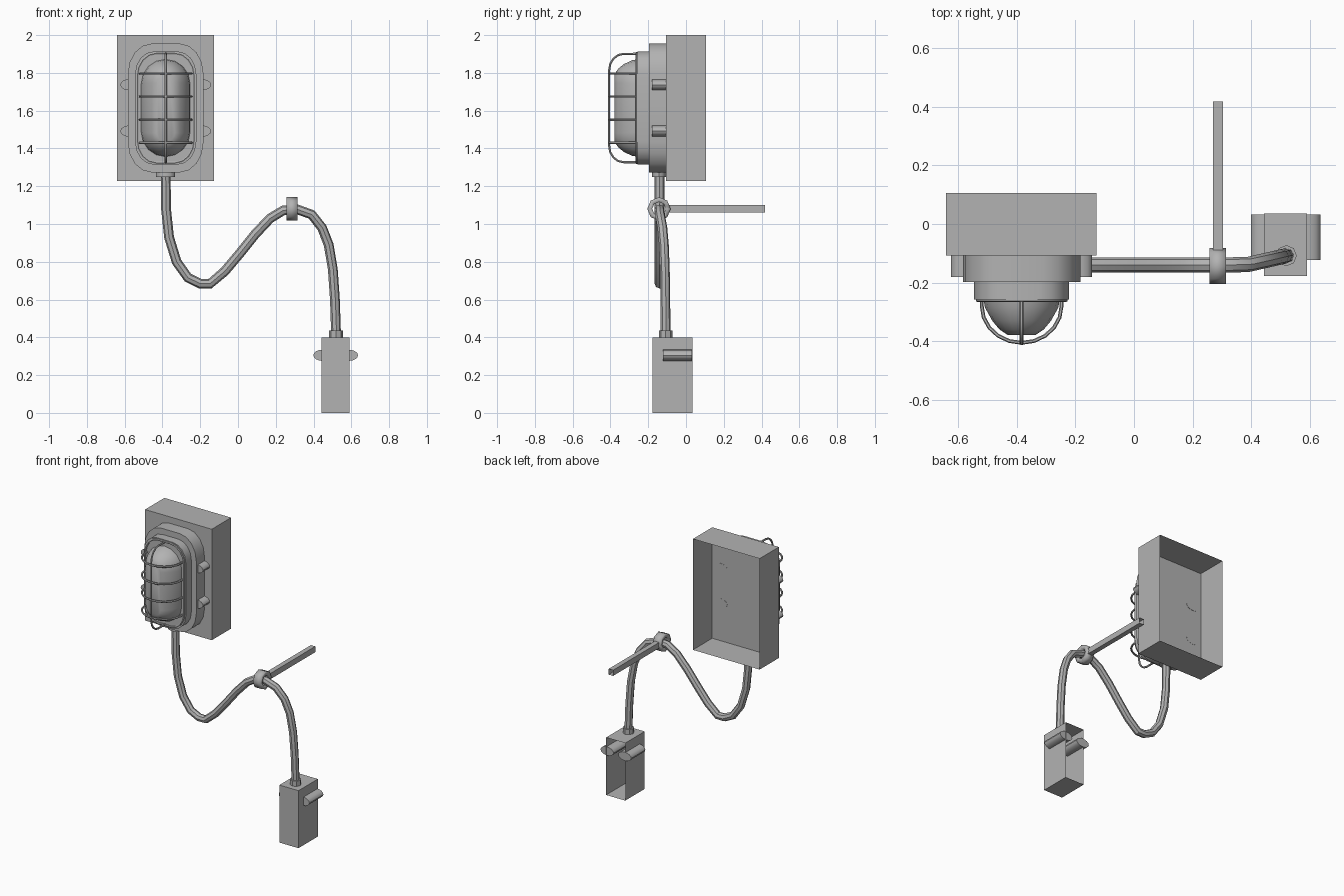
import bpy, bmesh
from math import sin, cos, pi, radians
from mathutils import Vector, Matrix

cube = bpy.data.objects.get("Cube")
if cube:
    bpy.data.objects.remove(cube, do_unlink=True)

grey = bpy.data.materials.new("plain_grey")
grey.use_nodes = True
COLOUR = (0.45, 0.45, 0.45, 1)
grey.diffuse_color = COLOUR
grey.node_tree.nodes["Principled BSDF"].inputs["Base Color"].default_value = COLOUR

LAMP_X, LAMP_Z = -0.383, 1.614   # lamp centre
WALL_Y = -0.107                  # front of the housing


def finish(name, mesh, smooth=True):
    mesh.materials.clear()
    mesh.materials.append(grey)
    obj = bpy.data.objects.new(name, mesh)
    bpy.context.collection.objects.link(obj)
    if smooth:
        bpy.ops.object.select_all(action='DESELECT')
        obj.select_set(True)
        bpy.context.view_layer.objects.active = obj
        bpy.ops.object.shade_smooth_by_angle(angle=radians(35))
    return obj


def from_bmesh(name, bm, smooth=True):
    mesh = bpy.data.meshes.new(name)
    bm.to_mesh(mesh)
    bm.free()
    return finish(name, mesh, smooth)


def open_box(name, low, high):
    """Thin-walled box with no back face."""
    low, high = Vector(low), Vector(high)
    bm = bmesh.new()
    bmesh.ops.create_cube(bm, size=1)
    bmesh.ops.scale(bm, vec=high - low, verts=bm.verts)
    bmesh.ops.translate(bm, vec=(low + high) / 2, verts=bm.verts)
    bm.normal_update()
    back = [f for f in bm.faces if f.normal.y > 0.9]
    bmesh.ops.delete(bm, geom=back, context='FACES')
    return from_bmesh(name, bm, False)


def outline(hx, hz, rx, rz, steps=4):
    """Rounded rectangle around the lamp centre, as x, z pairs."""
    points = []
    for corner, (sx, sz) in enumerate([(1, 1), (-1, 1), (-1, -1), (1, -1)]):
        for i in range(steps + 1):
            a = (corner + i / steps) * pi / 2
            points.append((LAMP_X + sx * (hx - rx) + rx * cos(a),
                           LAMP_Z + sz * (hz - rz) + rz * sin(a)))
    return points


def loft(name, sections):
    """Rounded sections (y, hx, hz, rx, rz) from back to front, front capped."""
    bm = bmesh.new()
    rings = [[bm.verts.new((x, s[0], z)) for x, z in outline(*s[1:])] for s in sections]
    for a, b in zip(rings, rings[1:]):
        for i in range(len(a)):
            j = (i + 1) % len(a)
            bm.faces.new((a[i], a[j], b[j], b[i]))
    bm.faces.new(rings[-1])
    bmesh.ops.remove_doubles(bm, verts=bm.verts, dist=0.0001)
    bmesh.ops.recalc_face_normals(bm, faces=bm.faces)
    return from_bmesh(name, bm)


def cylinder(name, centre, radii, length, axis, sides, caps=True):
    bm = bmesh.new()
    turn = {'X': Matrix.Rotation(pi / 2, 4, 'Y'), 'Y': Matrix.Rotation(pi / 2, 4, 'X'),
            'Z': Matrix.Identity(4)}[axis]
    size = Matrix.Diagonal((radii[0], radii[1], 1, 1))
    bmesh.ops.create_cone(bm, cap_ends=caps, segments=sides, radius1=1, radius2=1, depth=length,
                          matrix=Matrix.Translation(centre) @ turn @ size)
    return from_bmesh(name, bm)


def tube(name, points, radius, closed=False, resolution=1):
    curve = bpy.data.curves.new(name, 'CURVE')
    curve.dimensions = '3D'
    curve.bevel_depth = radius
    curve.bevel_resolution = resolution
    spline = curve.splines.new('POLY')
    spline.points.add(len(points) - 1)
    for p, co in zip(spline.points, points):
        p.co = (*co, 1)
    spline.use_cyclic_u = closed
    temp = bpy.data.objects.new("temporary_curve", curve)
    bpy.context.collection.objects.link(temp)
    graph = bpy.context.evaluated_depsgraph_get()
    mesh = bpy.data.meshes.new_from_object(temp.evaluated_get(graph))
    bpy.data.objects.remove(temp, do_unlink=True)
    return finish(name, mesh)


# Lamp housing and stepped mounting plates
open_box("lamp_housing", (-0.64, WALL_Y, 1.228), (-0.127, 0.105, 2.0))
loft("mounting_flange", [(WALL_Y, 0.2, 0.341, 0.125, 0.16), (-0.197, 0.2, 0.341, 0.125, 0.16)])
loft("lamp_base", [(-0.197, 0.162, 0.3, 0.1, 0.12), (-0.257, 0.162, 0.3, 0.1, 0.12)])

# Glass dome
loft("glass_dome", [(-0.255, 0.13, 0.258, 0.13, 0.13), (-0.285, 0.125, 0.253, 0.125, 0.125),
                    (-0.33, 0.1, 0.232, 0.1, 0.1), (-0.36, 0.075, 0.207, 0.075, 0.075),
                    (-0.378, 0.048, 0.18, 0.048, 0.048)])

# Wire guard: rim, cross hoops and one long hoop
WIRE = 0.0065
rim = list(dict.fromkeys((round(x, 4), -0.26, round(z, 4)) for x, z in outline(0.15, 0.29, 0.1, 0.12)))
tube("guard_rim", rim, WIRE, closed=True)
for n, z in enumerate((1.43, 1.552, 1.675, 1.796)):
    arc = [(LAMP_X + 0.136 * cos(pi * i / 10), -0.28 - 0.125 * sin(pi * i / 10), z)
           for i in range(11)]
    ends = [(LAMP_X + s * 0.136, -0.255, z) for s in (1, -1)]
    tube(f"guard_cross_hoop_{n + 1}", [ends[0]] + arc + [ends[1]], WIRE)
half = [(0.287, -0.255)] + [(0.2 + 0.087 * cos(a), -0.33 - 0.077 * sin(a))
                            for a in (pi / 8 * i for i in range(5))]
long_hoop = [(LAMP_X, y, LAMP_Z + h) for h, y in half]
long_hoop += [(LAMP_X, y, LAMP_Z - h) for h, y in reversed(half)]
tube("guard_long_hoop", long_hoop, WIRE)

# Fixing lugs on both sides of the flange and of the junction box
for side, s in (("left", 1), ("right", -1)):
    for level, z in (("upper", 1.737), ("lower", 1.492)):
        cylinder(f"flange_lug_{side}_{level}", (LAMP_X + s * 0.19, -0.143, z),
                 (0.05, 0.03), 0.074, 'Y', 16)
    cylinder(f"junction_lug_{side}", (0.517 + s * 0.068, -0.045, 0.305),
             (0.05, 0.03), 0.155, 'Y', 16)

# Junction box
open_box("junction_box", (0.443, -0.178, 0), (0.59, 0.035, 0.4))

# Cable with a collar at each end
path = [(-0.383, 1.28), (-0.381, 1.08), (-0.365, 0.93), (-0.325, 0.8), (-0.265, 0.716),
        (-0.2, 0.684), (-0.148, 0.684), (-0.07, 0.75), (0.01, 0.845), (0.09, 0.945),
        (0.17, 1.03), (0.24, 1.072), (0.315, 1.077), (0.39, 1.05), (0.445, 0.98),
        (0.48, 0.89), (0.502, 0.76), (0.513, 0.6), (0.519, 0.42)]
cable = [(x, -0.14 + 0.032 * min(1, max(0, (x - 0.38) / 0.14)), z) for x, z in path]
tube("cable", cable, 0.026, resolution=2)
cylinder("lamp_cable_collar", (LAMP_X, -0.143, 1.265), (0.05, 0.036), 0.03, 'Z', 12)
cylinder("junction_cable_collar", (0.519, -0.108, 0.418), (0.036, 0.036), 0.036, 'Z', 8)

# Cable clamp ring and its hollow support bar
clamp = cylinder("clamp_ring", (0.286, -0.143, 1.08), (0.062, 0.062), 0.056, 'X', 8, caps=False)
wall = clamp.modifiers.new("wall", 'SOLIDIFY')
wall.thickness = 0.026
wall.offset = -1
open_box("clamp_bar", (0.269, -0.09, 1.06), (0.303, 0.417, 1.1))
